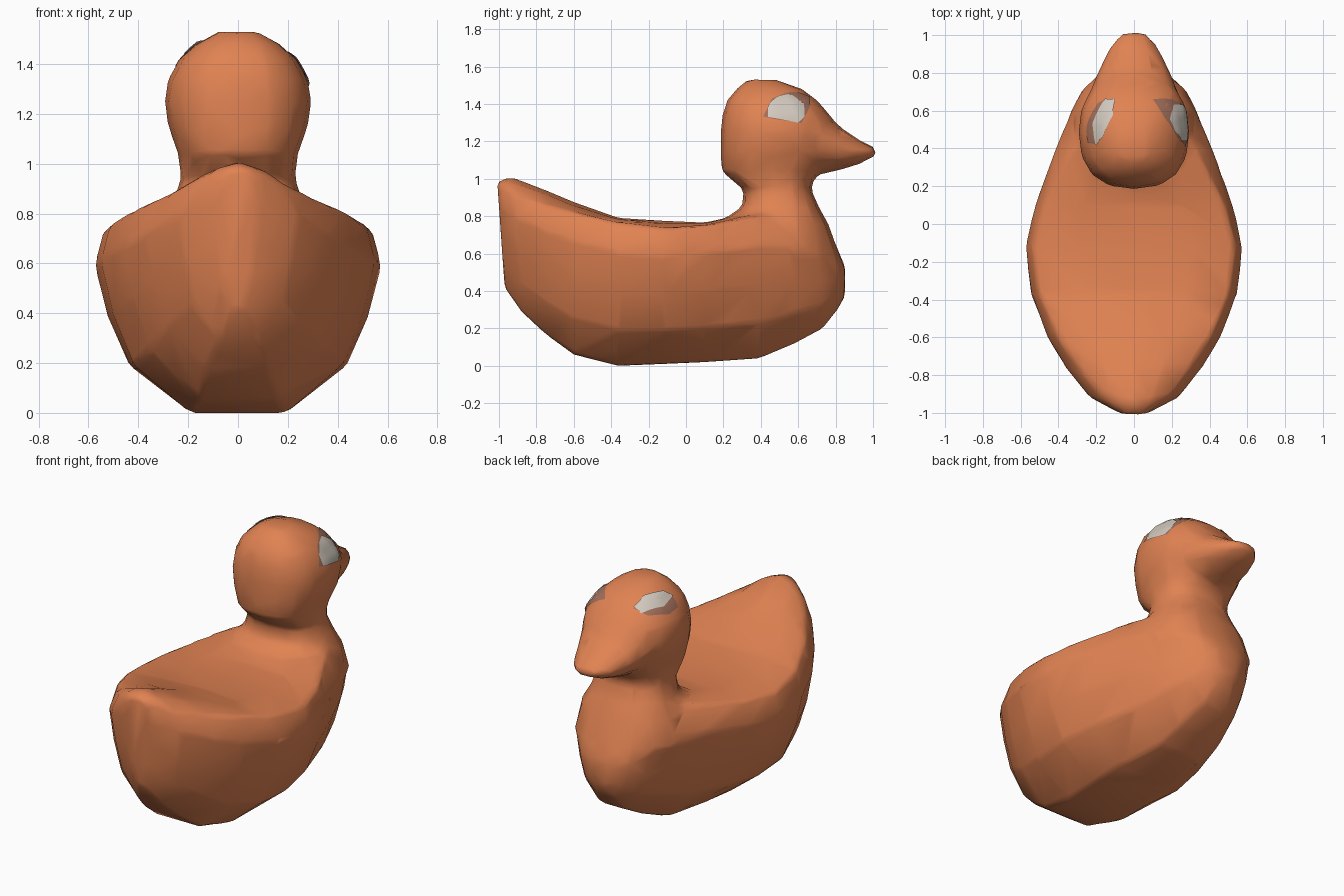
import bpy
import bmesh
from math import cos, sin, pi, copysign
from mathutils import Vector
from mathutils.bvhtree import BVHTree

cube = bpy.data.objects.get("Cube")
if cube:
    bpy.data.objects.remove(cube, do_unlink=True)


def material(name, rgb):
    mat = bpy.data.materials.new(name)
    mat.use_nodes = True
    mat.diffuse_color = (*rgb, 1)
    mat.node_tree.nodes["Principled BSDF"].inputs["Base Color"].default_value = (*rgb, 1)
    return mat


orange = material("terracotta orange", (0.75, 0.225, 0.085))
pale = material("pale eye grey", (0.64, 0.58, 0.51))
brown = material("eye rim brown", (0.36, 0.16, 0.105))


def loft(bm, rings):
    """Skin a list of equal rings and close both ends."""
    rows = [[bm.verts.new(p) for p in ring] for ring in rings]
    n = len(rows[0])
    for a, b in zip(rows, rows[1:]):
        for i in range(n):
            j = (i + 1) % n
            bm.faces.new((a[i], a[j], b[j], b[i]))
    bm.faces.new(rows[0][::-1])
    bm.faces.new(rows[-1])


def power(v, e):
    return copysign(abs(v) ** e, v)


def body_ring(y, w, low, rim, rim_x, back):
    """Hull section: flat keel, flared sides, steep rim, nearly flat back."""
    h = rim - low
    half = [(w * 0.35, low), (w * 0.76, low + h * 0.25), (w * 0.91, low + h * 0.52),
            (w, low + h * 0.8), (rim_x, rim), (rim_x * 0.55, (rim + 2 * back) / 3)]
    pts = [(0, low)] + half + [(0, back)] + [(-x, z) for x, z in reversed(half)]
    tail_lean = 0.07 if y < -0.85 else 0
    return [(x, y - tail_lean * (z - low), z) for x, z in pts]


def head_ring(z, back, front, w, n=16):
    mid, r = (back + front) / 2, (front - back) / 2
    return [(w * power(cos(2 * pi * i / n), 0.8),
             mid + r * power(sin(2 * pi * i / n), 0.85), z) for i in range(n)]


def beak_ring(y, w, low, top, n=12):
    mid, r = (low + top) / 2, (top - low) / 2
    return [(w * cos(2 * pi * i / n), y, mid + r * sin(2 * pi * i / n))
            for i in range(n)]


bm = bmesh.new()
# Body from tail to chest: y, half width, keel, rim height, rim half width, back
loft(bm, [body_ring(*s) for s in (
    (-0.97, 0.08, 0.42, 0.96, 0.06, 0.99),
    (-0.88, 0.24, 0.29, 0.92, 0.18, 1.01),
    (-0.75, 0.37, 0.17, 0.86, 0.31, 0.94),
    (-0.60, 0.46, 0.06, 0.82, 0.41, 0.875),
    (-0.36, 0.55, 0.00, 0.765, 0.51, 0.79),
    (-0.12, 0.575, 0.01, 0.735, 0.54, 0.775),
    (0.10, 0.525, 0.02, 0.75, 0.48, 0.765),
    (0.39, 0.42, 0.04, 0.80, 0.34, 0.83),
    (0.58, 0.34, 0.12, 0.78, 0.25, 0.83),
    (0.73, 0.25, 0.20, 0.69, 0.19, 0.74),
    (0.81, 0.17, 0.30, 0.60, 0.12, 0.63),
    (0.85, 0.08, 0.37, 0.52, 0.06, 0.53))])
# Neck and head: z, back, front, half width
loft(bm, [head_ring(*s) for s in (
    (0.60, 0.02, 0.82, 0.36), (0.76, 0.17, 0.76, 0.32),
    (0.85, 0.30, 0.71, 0.26), (0.94, 0.31, 0.67, 0.23),
    (0.99, 0.25, 0.68, 0.235), (1.04, 0.19, 0.72, 0.24),
    (1.15, 0.185, 0.78, 0.28), (1.25, 0.185, 0.79, 0.295),
    (1.34, 0.195, 0.77, 0.28), (1.42, 0.22, 0.70, 0.235),
    (1.48, 0.27, 0.62, 0.17), (1.53, 0.33, 0.48, 0.08))])
# Beak: y, half width, underside, top
loft(bm, [beak_ring(*s) for s in (
    (0.52, 0.25, 1.00, 1.42), (0.70, 0.235, 1.02, 1.415),
    (0.82, 0.185, 1.045, 1.28), (0.93, 0.135, 1.08, 1.205),
    (1.015, 0.065, 1.12, 1.165))])
bmesh.ops.recalc_face_normals(bm, faces=bm.faces)

# Blend the three volumes into one soft low-poly skin
raw = bpy.data.meshes.new("duck_volumes")
bm.to_mesh(raw)
bm.free()
duck = bpy.data.objects.new("duck_body", raw)
bpy.context.collection.objects.link(duck)
remesh = duck.modifiers.new("Blend", "REMESH")
remesh.mode = "VOXEL"
remesh.voxel_size = 0.02
relax = duck.modifiers.new("Relax", "SMOOTH")
relax.factor = 0.5
relax.iterations = 6
reduce = duck.modifiers.new("Reduce", "DECIMATE")
reduce.ratio = 0.035

graph = bpy.context.evaluated_depsgraph_get()
skin = bpy.data.meshes.new_from_object(duck.evaluated_get(graph))
duck.modifiers.clear()
duck.data = skin
skin.name = "duck_body"
skin.materials.clear()
skin.materials.append(orange)
skin.shade_smooth()

# Eyes: thin patches pressed onto the nearest part of the head
tree = BVHTree.FromPolygons([v.co for v in skin.vertices],
                            [p.vertices[:] for p in skin.polygons])


def eye_patch(name, outline, mat, lift):
    corners = [Vector(p) for p in outline]
    centre = sum(corners, Vector()) / len(corners)
    edge = [a.lerp(b, t / 3) for a, b in zip(corners, corners[1:] + corners[:1])
            for t in range(3)]
    patch = bmesh.new()

    def press(point):
        hit, normal, _, _ = tree.find_nearest(point)
        return patch.verts.new(hit + normal * lift)

    rows = [[press(centre.lerp(p, k)) for p in edge] for k in (1, 0.75, 0.5, 0.25)]
    hub = press(centre)
    for i in range(len(edge)):
        j = (i + 1) % len(edge)
        for a, b in zip(rows, rows[1:]):
            patch.faces.new((a[i], a[j], b[j], b[i]))
        patch.faces.new((rows[-1][i], rows[-1][j], hub))
    patch.normal_update()
    if sum(f.normal.x for f in patch.faces) * centre.x < 0:
        bmesh.ops.reverse_faces(patch, faces=patch.faces)
    mesh = bpy.data.meshes.new(name)
    patch.to_mesh(mesh)
    patch.free()
    mesh.materials.append(mat)
    mesh.shade_smooth()
    bpy.context.collection.objects.link(bpy.data.objects.new(name, mesh))


eye_patch("left_eye_rim", [(0.285, 0.41, 1.335), (0.22, 0.46, 1.42), (0.15, 0.56, 1.45),
                           (0.10, 0.66, 1.44), (0.20, 0.66, 1.38), (0.28, 0.62, 1.30),
                           (0.285, 0.47, 1.32)], brown, 0.004)
eye_patch("left_eye", [(0.28, 0.44, 1.33), (0.25, 0.44, 1.39), (0.21, 0.49, 1.43),
                       (0.18, 0.55, 1.44), (0.19, 0.62, 1.385), (0.25, 0.63, 1.33),
                       (0.28, 0.60, 1.30)], pale, 0.008)
eye_patch("right_eye_rim", [(-0.19, 0.42, 1.46), (-0.25, 0.43, 1.40), (-0.24, 0.52, 1.38),
                            (-0.17, 0.63, 1.39), (-0.10, 0.66, 1.43),
                            (-0.11, 0.56, 1.47)], brown, 0.004)
eye_patch("right_eye", [(-0.20, 0.42, 1.45), (-0.155, 0.46, 1.47), (-0.105, 0.565, 1.46),
                        (-0.095, 0.65, 1.43), (-0.14, 0.645, 1.40),
                        (-0.20, 0.53, 1.41)], pale, 0.008)
